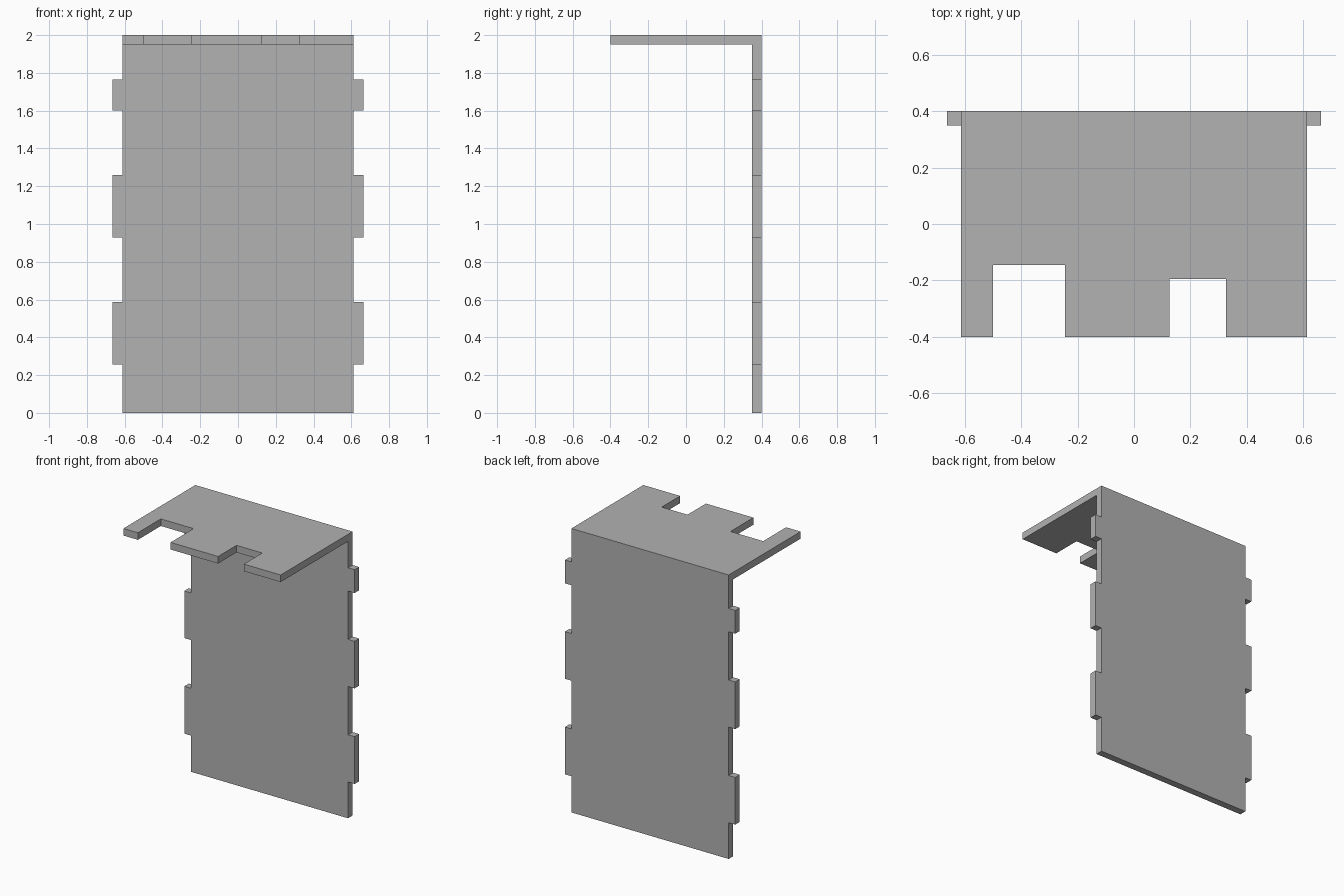
import bpy
import bmesh
from mathutils import Vector

HALF_W, TAB_W = 0.6125, 0.6635
HEIGHT, THICK = 2.0, 0.05
FRONT, BACK = -0.4, 0.4
TABS = [(0.255, 0.588), (0.928, 1.26), (1.60, 1.764)]             # bottom, top
NOTCHES = [(-0.5, -0.245, -0.145), (0.125, 0.326, -0.195)]       # left, right, depth

if "Cube" in bpy.data.objects:
    bpy.data.objects.remove(bpy.data.objects["Cube"], do_unlink=True)

grey = bpy.data.materials.new("plain grey")
grey.use_nodes = True
colour = (0.445, 0.445, 0.445, 1)
grey.diffuse_color = colour
grey.node_tree.nodes["Principled BSDF"].inputs["Base Color"].default_value = colour


def sheet(name, points, offset):
    """Extrude a flat outline by the offset into a closed sheet."""
    bm = bmesh.new()
    face = bm.faces.new([bm.verts.new(p) for p in points])
    result = bmesh.ops.extrude_face_region(bm, geom=[face], use_keep_orig=True)
    moved = [g for g in result["geom"] if isinstance(g, bmesh.types.BMVert)]
    bmesh.ops.translate(bm, verts=moved, vec=Vector(offset))
    bmesh.ops.recalc_face_normals(bm, faces=bm.faces)
    mesh = bpy.data.meshes.new(name)
    bm.to_mesh(mesh)
    bm.free()
    mesh.materials.append(grey)
    obj = bpy.data.objects.new(name, mesh)
    bpy.context.collection.objects.link(obj)
    return obj


# Upright panel: one stepped side, mirrored to close the outline
side = [(HALF_W, 0)]
for low, high in TABS:
    side += [(HALF_W, low), (TAB_W, low), (TAB_W, high), (HALF_W, high)]
side.append((HALF_W, HEIGHT))
outline = side + [(-x, z) for x, z in reversed(side)]
panel = sheet("tabbed_back_and_top_panel", [(x, BACK, z) for x, z in outline], (0, -THICK, 0))

# Top shelf with notches cut into its front edge
edge = [(-HALF_W, FRONT)]
for left, right, depth in NOTCHES:
    edge += [(left, FRONT), (left, depth), (right, depth), (right, FRONT)]
edge += [(HALF_W, FRONT), (HALF_W, BACK), (-HALF_W, BACK)]
shelf = sheet("notched_top_shelf", [(x, y, HEIGHT) for x, y in edge], (0, 0, -THICK))

# Fuse both sheets into one folded piece
union = panel.modifiers.new("join_shelf", "BOOLEAN")
union.operation = "UNION"
union.solver = "EXACT"
union.object = shelf
bpy.context.view_layer.update()
bpy.context.view_layer.objects.active = panel
bpy.ops.object.modifier_apply(modifier=union.name)
bpy.data.objects.remove(shelf, do_unlink=True)
